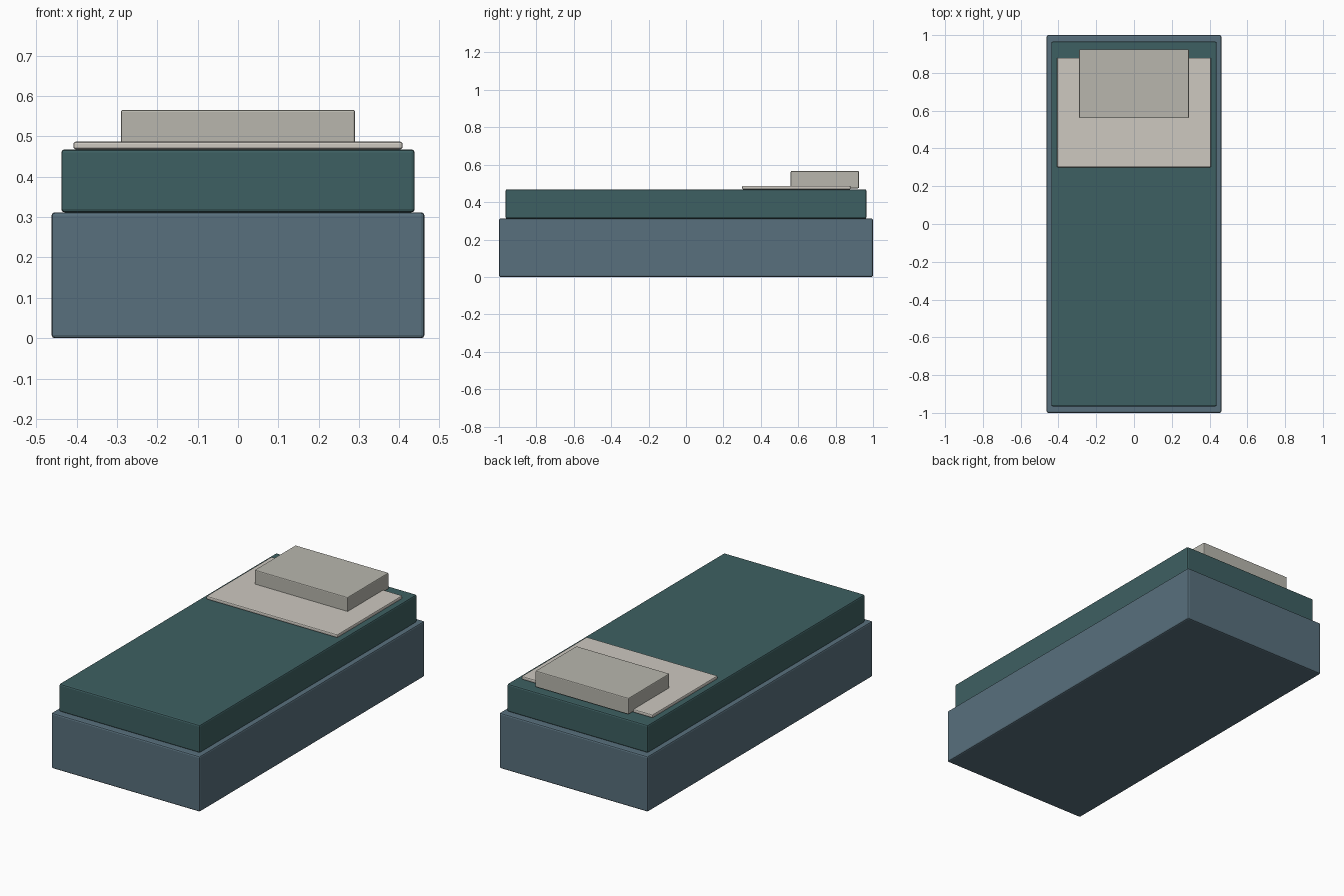
import bpy

if "Cube" in bpy.data.objects:
    bpy.data.objects.remove(bpy.data.objects["Cube"])


def rounded_box(name, x, y, z, color, bevel):
    """Box spanning the given (min, max) ranges with softened edges."""
    bpy.ops.mesh.primitive_cube_add(size=1)
    ob = bpy.context.object
    ob.name = name
    ob.location = [(a + b) / 2 for a, b in (x, y, z)]
    ob.scale = [b - a for a, b in (x, y, z)]
    bpy.ops.object.transform_apply(location=False, rotation=False, scale=True)
    mod = ob.modifiers.new("soft_edges", 'BEVEL')
    mod.width = bevel
    mod.segments = 2
    mat = bpy.data.materials.new(name + "_material")
    mat.diffuse_color = (*color, 1)
    mat.use_nodes = True
    mat.node_tree.nodes["Principled BSDF"].inputs["Base Color"].default_value = mat.diffuse_color
    ob.data.materials.append(mat)
    return ob


# Bed base
rounded_box("bed_base", (-0.462, 0.462), (-1, 1), (0, 0.312),
            (0.098, 0.162, 0.205), 0.008)
# Mattress
rounded_box("mattress", (-0.438, 0.438), (-0.965, 0.965), (0.312, 0.468),
            (0.048, 0.117, 0.122), 0.008)
# Folded sheet
rounded_box("folded_sheet", (-0.408, 0.408), (0.30, 0.88), (0.468, 0.487),
            (0.61, 0.58, 0.53), 0.006)
# Pillow, sunk slightly into the sheet
rounded_box("pillow", (-0.29, 0.29), (0.56, 0.925), (0.474, 0.566),
            (0.48, 0.47, 0.42), 0.005)
